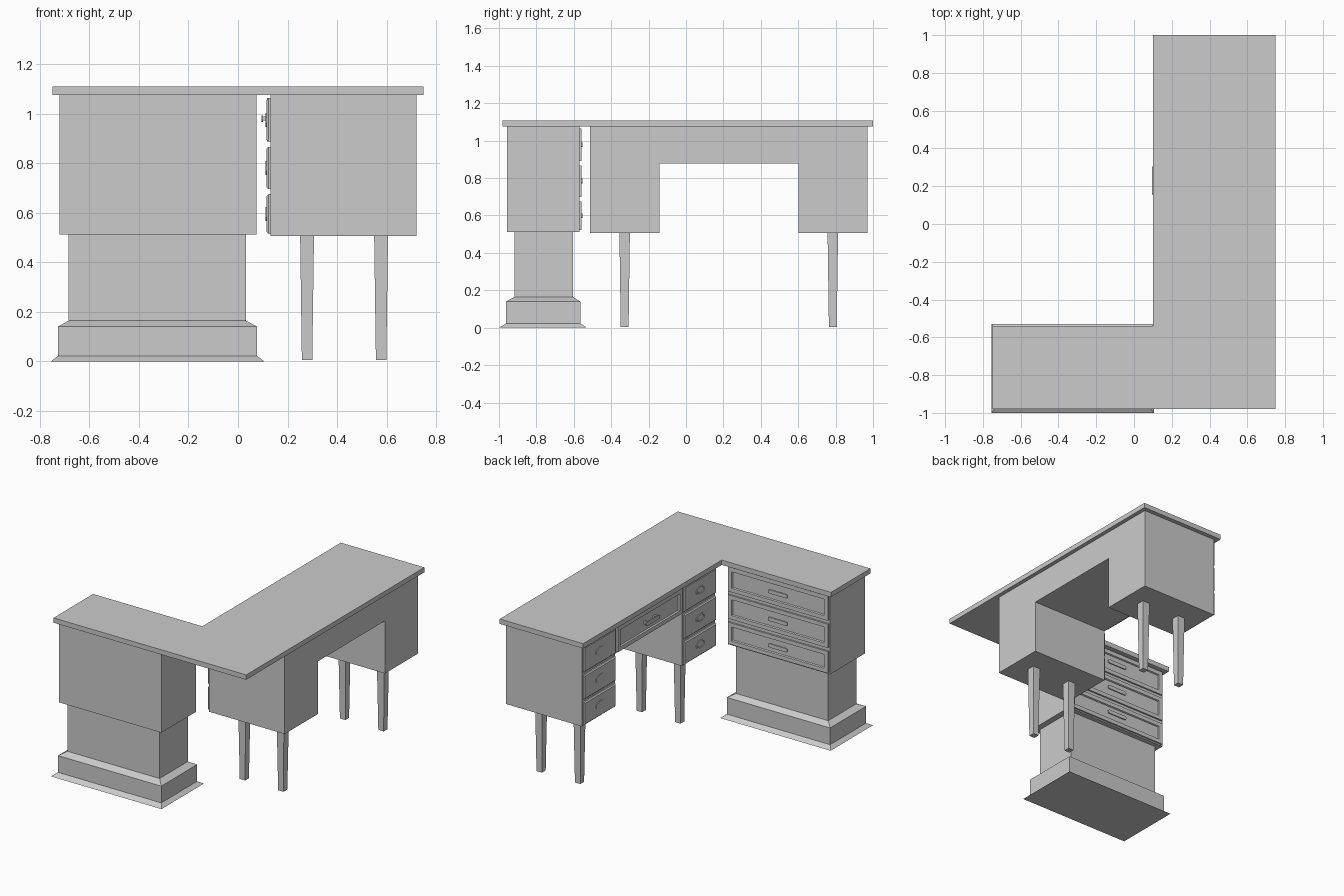
import bpy, bmesh, math
from mathutils import Vector

if "Cube" in bpy.data.objects:
    bpy.data.objects.remove(bpy.data.objects["Cube"])


def finish(name, bm):
    bmesh.ops.recalc_face_normals(bm, faces=bm.faces)
    me = bpy.data.meshes.new(name)
    bm.to_mesh(me)
    bm.free()
    ob = bpy.data.objects.new(name, me)
    bpy.context.collection.objects.link(ob)
    return ob


def loft(rects):
    """Closed solid through stacked rectangles (x0, x1, y0, y1, z)."""
    bm = bmesh.new()
    rings = [[bm.verts.new(p) for p in ((a, c, z), (b, c, z), (b, d, z), (a, d, z))]
             for a, b, c, d, z in rects]
    for lo, hi in zip(rings, rings[1:]):
        for i in range(4):
            j = (i + 1) % 4
            bm.faces.new((lo[i], lo[j], hi[j], hi[i]))
    bm.faces.new(rings[0][::-1])
    bm.faces.new(rings[-1])
    bmesh.ops.recalc_face_normals(bm, faces=bm.faces)
    return bm


def prism(name, pts, axis):
    bm = bmesh.new()
    f = bm.faces.new([bm.verts.new(p) for p in pts])
    ext = bmesh.ops.extrude_face_region(bm, geom=[f])
    bmesh.ops.translate(bm, vec=axis, verts=[v for v in ext["geom"] if isinstance(v, bmesh.types.BMVert)])
    return finish(name, bm)


def facing(bm, out):
    bm.normal_update()
    return max(bm.faces, key=lambda f: f.normal.dot(out) + f.calc_center_median().dot(out) * 0.01)


def front_box(out, u0, u1, z0, z1, w0, w1):
    """Box on a front: u along the width, w the coordinate on the outward axis."""
    w0, w1 = min(w0, w1), max(w0, w1)
    if abs(out.x) > 0.5:
        return loft([(w0, w1, u0, u1, z0), (w0, w1, u0, u1, z1)])
    return loft([(u0, u1, w0, w1, z0), (u0, u1, w0, w1, z1)])


def panel_drawer(name, out, u0, u1, z0, z1, w0, w1, depth):
    bm = front_box(out, u0, u1, z0, z1, w0, w1)
    f = facing(bm, out)
    bmesh.ops.inset_region(bm, faces=[f], thickness=0.04)
    bmesh.ops.inset_region(bm, faces=[f], thickness=0.006)
    bmesh.ops.translate(bm, vec=-out * depth, verts=f.verts)
    finish(name, bm)


def bar_handle(name, out, uc, zc, w0, w1):
    s = 1 if w1 > w0 else -1
    bm = front_box(out, uc - 0.075, uc + 0.075, zc - 0.013, zc + 0.013, w1 - s * 0.007, w1)
    deep = [e for e in bm.edges
            if abs((e.verts[0].co - e.verts[1].co).normalized().dot(out)) > 0.9]
    bmesh.ops.bevel(bm, geom=deep, offset=0.009, segments=2, profile=0.5, affect='EDGES')
    finish(name, bm)
    for i, side in enumerate((-1, 1)):
        u = uc + side * 0.055
        finish(f"{name}_post_{i}", front_box(out, u - 0.008, u + 0.008, zc - 0.008, zc + 0.008, w0, w1 - s * 0.004))


X_OUT, Y_OUT = Vector((-1, 0, 0)), Vector((0, 1, 0))

# L-shaped top
outline = [(-0.75, -0.98), (0.75, -0.98), (0.75, 1.0), (0.1, 1.0), (0.1, -0.54), (-0.75, -0.54)]
prism("desk_top", [(x, y, 1.075) for x, y in outline], (0, 0, 0.034))

# Side cabinet with neck and moulded plinth
finish("side_cabinet", loft([(-0.722, 0.074, -0.957, -0.57, z) for z in (0.513, 1.075)]))
finish("cabinet_plinth", loft([
    (-0.755, 0.105, -1.0, -0.53, 0.0),
    (-0.727, 0.077, -0.963, -0.564, 0.022),
    (-0.727, 0.077, -0.963, -0.564, 0.14),
    (-0.684, 0.032, -0.917, -0.604, 0.164),
    (-0.684, 0.032, -0.917, -0.604, 0.513)]))

# Kneehole desk body
arch = [(-0.513, 0.507), (-0.142, 0.507), (-0.142, 0.877), (0.602, 0.877),
        (0.602, 0.507), (0.97, 0.507), (0.97, 1.075), (-0.513, 1.075)]
prism("desk_body", [(0.132, y, z) for y, z in arch], (0.59, 0, 0))

# Tapered legs
for i, y in enumerate((-0.328, 0.785)):
    for j, x in enumerate((0.279, 0.578)):
        finish(f"leg_{i}_{j}", loft([(x - r, x + r, y - r, y + r, z)
                                     for r, z in ((0.021, 0.005), (0.028, 0.507))]))

# Wide cabinet drawers
ROWS = ((0.522, 0.675), (0.70, 0.868), (0.892, 1.064))
for i, (z0, z1) in enumerate(ROWS):
    panel_drawer(f"cabinet_drawer_{i}", Y_OUT, -0.712, 0.064, z0, z1, -0.572, -0.559, 0.009)
    bar_handle(f"cabinet_handle_{i}", Y_OUT, -0.324, (z0 + z1) / 2, -0.569, -0.554)

# Centre desk drawer
panel_drawer("centre_drawer", X_OUT, -0.127, 0.587, 0.887, 1.063, 0.134, 0.117, 0.01)
bar_handle("centre_handle", X_OUT, 0.23, 0.98, 0.128, 0.094)

# Small pedestal drawers with chamfered fronts and octagonal cup pulls
for s, (y0, y1) in enumerate(((-0.505, -0.15), (0.61, 0.962))):
    for i, (z0, z1) in enumerate(((0.515, 0.675), (0.695, 0.866), (0.887, 1.063))):
        bm = front_box(X_OUT, y0, y1, z0, z1, 0.134, 0.116)
        bmesh.ops.bevel(bm, geom=list(facing(bm, X_OUT).edges), offset=0.007, segments=1, affect='EDGES')
        finish(f"pedestal_drawer_{s}_{i}", bm)

        yc, zc = (y0 + y1) / 2, (z0 + z1) / 2
        bm = bmesh.new()
        bmesh.ops.create_cone(bm, cap_ends=True, segments=8, radius1=1, radius2=1, depth=1)
        for v in bm.verts:
            a = math.atan2(v.co.y, v.co.x) + math.pi / 8
            v.co = (0.1145 - v.co.z * 0.006, yc + 0.052 * math.cos(a), zc + 0.031 * math.sin(a))
        bmesh.ops.recalc_face_normals(bm, faces=bm.faces)
        f = facing(bm, X_OUT)
        bmesh.ops.inset_region(bm, faces=[f], thickness=0.01)
        bmesh.ops.inset_region(bm, faces=[f], thickness=0.003)
        bmesh.ops.translate(bm, vec=-X_OUT * 0.004, verts=f.verts)
        finish(f"cup_pull_{s}_{i}", bm)
